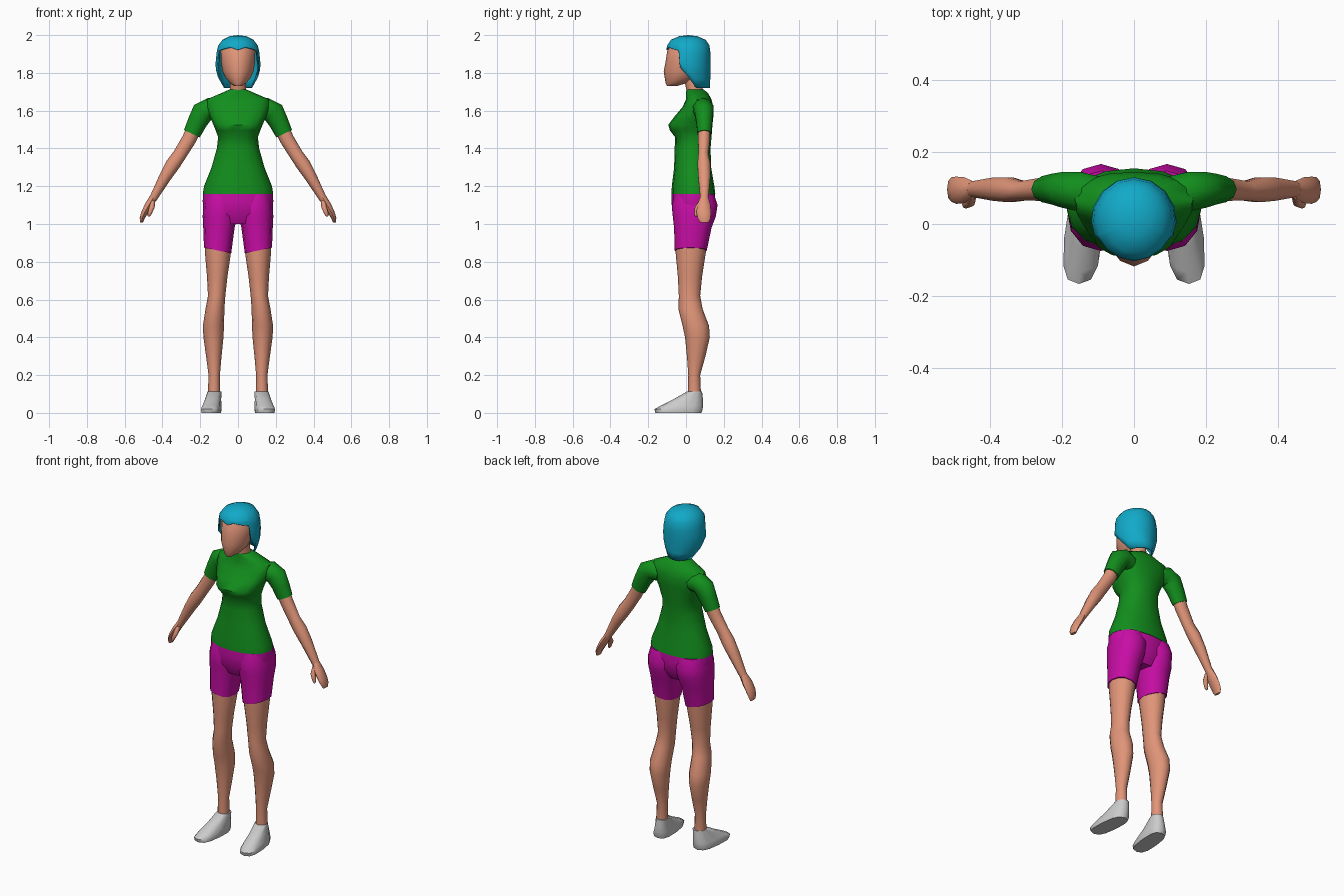
import bpy, bmesh
from math import sin, cos, pi, radians, copysign
from mathutils import Vector


def material(name, rgb):
    m = bpy.data.materials.new(name)
    m.diffuse_color = (*rgb, 1)
    return m


SKIN = material("skin", (0.75, 0.30, 0.19))
GREEN = material("green cloth", (0.006, 0.27, 0.012))
PINK = material("magenta cloth", (0.58, 0.004, 0.38))
BLUE = material("hair blue", (0.006, 0.40, 0.58))


def ring(c, u, v, n=12, e=2.0):
    """Superellipse of points around c with half axes u and v."""
    pts = []
    for i in range(n):
        a = 2 * pi * i / n
        p, q = (copysign(abs(t) ** (2 / e), t) for t in (cos(a), sin(a)))
        pts.append(Vector(c) + Vector(u) * p + Vector(v) * q)
    return pts


def flat(z, cx, rx, yf, yb, n=12, e=2.0, tilt=0.0):
    """Horizontal ring spanning yf..yb; tilt raises its outer side."""
    return ring((cx, (yf + yb) / 2, z), (rx, 0, tilt), (0, (yb - yf) / 2, 0), n, e)


def finish(name, bm, mat, mirror, angle=50):
    bmesh.ops.recalc_face_normals(bm, faces=bm.faces)
    me = bpy.data.meshes.new(name)
    bm.to_mesh(me)
    bm.free()
    ob = bpy.data.objects.new(name, me)
    bpy.context.collection.objects.link(ob)
    if mat:
        me.materials.append(mat)
    if mirror:
        ob.modifiers.new("mirror", "MIRROR").use_mirror_merge = False
    bpy.ops.object.select_all(action="DESELECT")
    ob.select_set(True)
    bpy.context.view_layer.objects.active = ob
    bpy.ops.object.shade_smooth_by_angle(angle=radians(angle))
    return ob


def loft(name, rings, mat=None, mirror=False):
    bm = bmesh.new()
    rows = [[bm.verts.new(p) for p in r] for r in rings]
    n = len(rows[0])
    for a, b in zip(rows, rows[1:]):
        for i in range(n):
            j = (i + 1) % n
            bm.faces.new((a[i], a[j], b[j], b[i]))
    bm.faces.new(rows[0])
    bm.faces.new(rows[-1])
    return finish(name, bm, mat, mirror)


def limb(name, path, mat, n=10):
    """Mirrored tube in the xz plane; path rows are x, y, z, depth, thickness."""
    rings = []
    for i, (x, y, z, ry, rt) in enumerate(path):
        a, b = path[max(i - 1, 0)], path[min(i + 1, len(path) - 1)]
        d = Vector((b[0] - a[0], 0, b[2] - a[2])).normalized()
        rings.append(ring((x, y, z), (d.z * rt, 0, -d.x * rt), (0, ry, 0), n))
    return loft(name, rings, mat, True)


# Shirt body
loft("shirt", [flat(z, 0, rx, yf, yb, 16, e) for z, rx, yf, yb, e in (
    (1.16, 0.186, -0.077, 0.155, 2.2), (1.20, 0.18, -0.075, 0.15, 2.2),
    (1.30, 0.14, -0.063, 0.133, 2.2), (1.40, 0.112, -0.06, 0.13, 2.2),
    (1.46, 0.105, -0.058, 0.135, 2.3), (1.495, 0.118, -0.085, 0.138, 2.5),
    (1.525, 0.13, -0.094, 0.14, 2.5), (1.57, 0.15, -0.06, 0.145, 2.4),
    (1.62, 0.17, -0.018, 0.145, 2.3), (1.66, 0.165, 0.0, 0.135, 2.2),
    (1.69, 0.095, 0.0, 0.118, 2), (1.712, 0.045, 0.002, 0.095, 2))], GREEN)

# Sleeves
limb("sleeve", [(0.10, 0.085, 1.60, 0.05, 0.05), (0.15, 0.09, 1.612, 0.058, 0.056),
                (0.188, 0.095, 1.59, 0.052, 0.06), (0.215, 0.097, 1.54, 0.045, 0.052),
                (0.244, 0.097, 1.478, 0.038, 0.046)], GREEN)

# Arms and hands
limb("arm", [(0.23, 0.097, 1.51, 0.034, 0.04), (0.258, 0.096, 1.45, 0.033, 0.038),
             (0.31, 0.092, 1.365, 0.028, 0.036), (0.345, 0.095, 1.315, 0.036, 0.038),
             (0.385, 0.097, 1.25, 0.034, 0.032), (0.452, 0.097, 1.13, 0.022, 0.02)], SKIN)
limb("hand", [(0.448, 0.097, 1.14, 0.022, 0.02), (0.472, 0.094, 1.10, 0.036, 0.021),
              (0.495, 0.094, 1.06, 0.038, 0.017), (0.508, 0.096, 1.03, 0.034, 0.013),
              (0.511, 0.098, 1.008, 0.022, 0.008)], SKIN, 8)
limb("thumb", [(0.452, 0.085, 1.125, 0.016, 0.014), (0.455, 0.062, 1.09, 0.015, 0.014),
               (0.468, 0.054, 1.055, 0.011, 0.011), (0.473, 0.052, 1.04, 0.005, 0.005)], SKIN, 8)

# Shorts: hips and two leg tubes
loft("shorts_hips", [flat(z, 0, rx, yf, yb, 16, 2.2) for z, rx, yf, yb in (
    (1.17, 0.184, -0.075, 0.152), (1.12, 0.187, -0.077, 0.155),
    (1.06, 0.178, -0.072, 0.15), (1.00, 0.13, -0.04, 0.11))], PINK)
loft("shorts_leg", [flat(z, cx, rx, yf, yb, 12, 2.3, t) for z, cx, rx, yf, yb, t in (
    (1.16, 0.09, 0.08, -0.06, 0.148, 0), (1.10, 0.092, 0.092, -0.075, 0.167, 0),
    (1.04, 0.095, 0.092, -0.07, 0.158, 0), (0.98, 0.101, 0.083, -0.063, 0.135, 0),
    (0.86, 0.108, 0.072, -0.06, 0.11, 0.015))], PINK, True)

# Legs
loft("leg", [flat(z, cx, rx, yf, yb) for z, cx, rx, yf, yb in (
    (0.92, 0.106, 0.068, -0.056, 0.11), (0.85, 0.106, 0.069, -0.055, 0.105),
    (0.72, 0.11, 0.054, -0.043, 0.085), (0.62, 0.113, 0.046, -0.038, 0.075),
    (0.55, 0.122, 0.05, -0.04, 0.088), (0.46, 0.13, 0.056, -0.018, 0.122),
    (0.40, 0.13, 0.053, -0.005, 0.126), (0.30, 0.128, 0.041, 0.005, 0.103),
    (0.20, 0.126, 0.03, 0.012, 0.075), (0.08, 0.127, 0.033, 0.01, 0.08))], SKIN, True)

# Shoes, toes turned slightly outward
shoe = [flat(z, cx, rx, yf, yb, 12, e) for z, cx, rx, yf, yb, e in (
    (0.0, 0.138, 0.05, -0.162, 0.082, 2.8), (0.02, 0.138, 0.053, -0.167, 0.088, 2.8),
    (0.038, 0.136, 0.05, -0.135, 0.09, 2.6), (0.07, 0.133, 0.043, -0.07, 0.09, 2.3),
    (0.113, 0.128, 0.037, 0.005, 0.085, 2))]
for p in (p for r in shoe for p in r):
    p.x -= 0.09 * p.y
loft("shoe", shoe, None, True)

# Neck and head
loft("neck", [flat(z, 0, rx, yf, yb) for z, rx, yf, yb in (
    (1.69, 0.046, 0.005, 0.095), (1.73, 0.042, -0.002, 0.085),
    (1.80, 0.042, -0.02, 0.075))], SKIN)
loft("head", [flat(z, 0, rx, yf, yb, 12, e) for z, rx, yf, yb, e in (
    (1.73, 0.018, -0.10, -0.05, 2), (1.745, 0.042, -0.108, 0.0, 1.8),
    (1.775, 0.068, -0.113, 0.07, 1.8), (1.81, 0.083, -0.118, 0.09, 1.8),
    (1.86, 0.09, -0.108, 0.105, 1.9), (1.93, 0.092, -0.097, 0.11, 2),
    (1.97, 0.06, -0.06, 0.08, 2))], SKIN)

# Hair: domed shell whose lower edge varies with the angle from the front
PROFILE = ((2.0, 0, 0), (1.994, 0.045, 0.048), (1.975, 0.082, 0.092), (1.945, 0.105, 0.112),
           (1.91, 0.113, 0.118), (1.84, 0.12, 0.118), (1.79, 0.112, 0.115), (1.72, 0.078, 0.105))
EDGE = ((0, 1.922), (22, 1.935), (44, 1.927), (64, 1.918), (68, 1.83), (88, 1.78),
        (108, 1.72), (132, 1.72), (156, 1.72), (180, 1.72))


def radii(z):
    for (z0, a0, b0), (z1, a1, b1) in zip(PROFILE, PROFILE[1:]):
        if z >= z1:
            t = (z0 - z) / (z0 - z1)
            return a0 + (a1 - a0) * t, b0 + (b1 - b0) * t
    return PROFILE[-1][1:]


bm = bmesh.new()
top = bm.verts.new((0, 0.012, 2.0))
cols = []
for deg, low in EDGE + tuple((360 - d, z) for d, z in EDGE[-2:0:-1]):
    a, col = radians(deg), []
    for k in range(8):
        z = (1.994, 1.975, 1.945)[k] if k < 3 else 1.945 + (low - 1.945) * (k - 2) / 5
        rx, ry = radii(z)
        col.append(bm.verts.new((rx * sin(a), 0.012 + max(0, 1.82 - z) * 0.09 - ry * cos(a), z)))
    cols.append(col)
for a, b in zip(cols, cols[1:] + cols[:1]):
    bm.faces.new((top, a[0], b[0]))
    for k in range(7):
        bm.faces.new((a[k], a[k + 1], b[k + 1], b[k]))
hair = finish("hair", bm, BLUE, False)
thick = hair.modifiers.new("thickness", "SOLIDIFY")
thick.thickness = 0.008
thick.offset = -1
